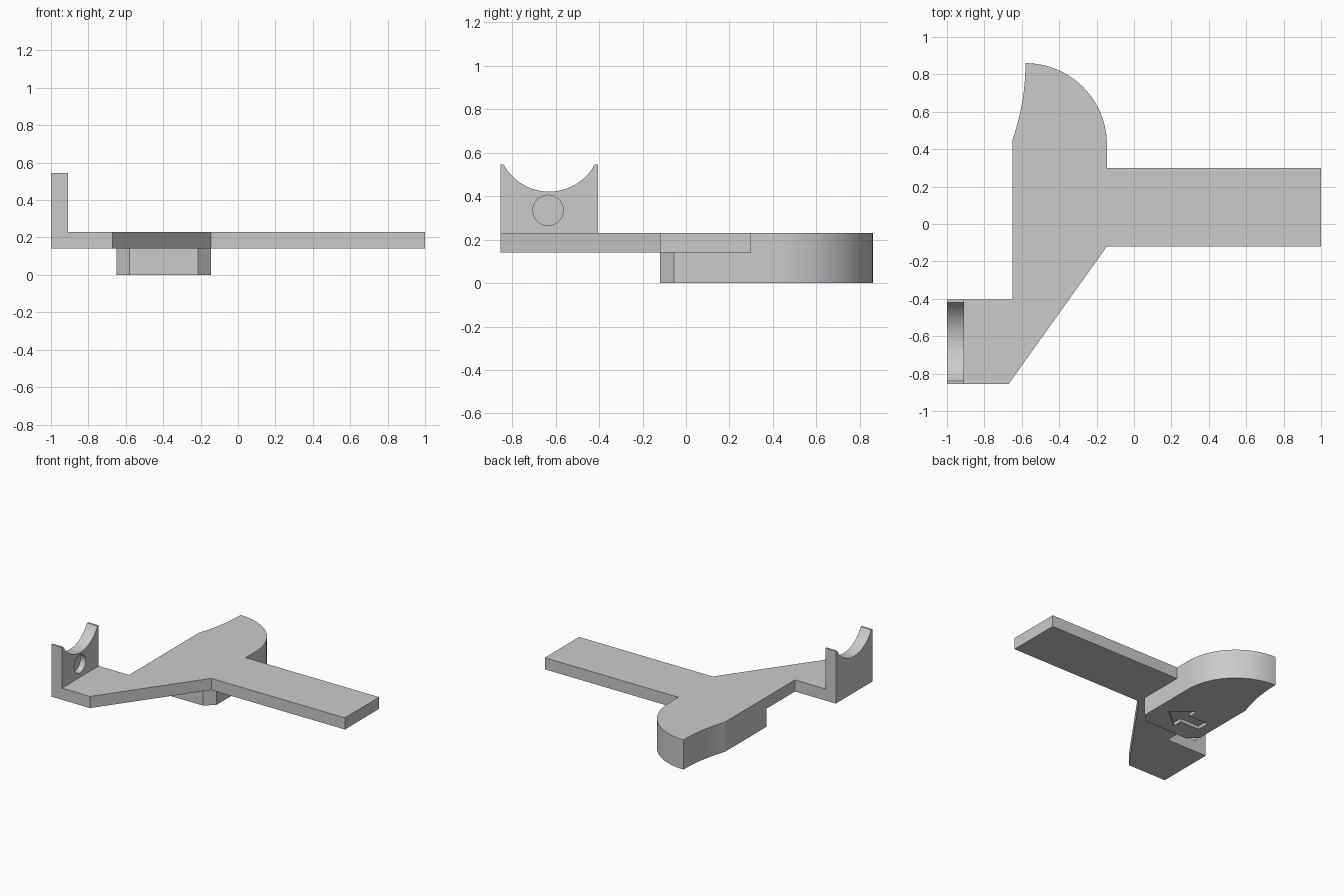
import bpy
import bmesh
from math import cos, sin, pi
from mathutils import Vector

if "Cube" in bpy.data.objects:
    bpy.data.objects.remove(bpy.data.objects["Cube"])

grey = bpy.data.materials.new("light grey")
grey.use_nodes = True
grey.diffuse_color = (0.6, 0.6, 0.6, 1)
grey.node_tree.nodes["Principled BSDF"].inputs["Base Color"].default_value = (0.6, 0.6, 0.6, 1)


def arc(cx, cy, r, start, end, steps):
    """Points along a circular arc, angles in radians."""
    angles = [start + (end - start) * i / steps for i in range(steps + 1)]
    return [(cx + r * cos(a), cy + r * sin(a)) for a in angles]


def prism(name, outline, low, high, axis="z"):
    """Extrude an outline: (x, y) along z, or (y, z) along x."""
    bm = bmesh.new()
    place = (lambda p: (p[0], p[1], low)) if axis == "z" else (lambda p: (low, p[0], p[1]))
    face = bm.faces.new([bm.verts.new(place(p)) for p in outline])
    along = Vector((0, 0, high - low)) if axis == "z" else Vector((high - low, 0, 0))
    top = bmesh.ops.extrude_face_region(bm, geom=[face])["geom"]
    bmesh.ops.translate(bm, vec=along, verts=[v for v in top if isinstance(v, bmesh.types.BMVert)])
    bmesh.ops.recalc_face_normals(bm, faces=bm.faces)
    mesh = bpy.data.meshes.new(name)
    bm.to_mesh(mesh)
    bm.free()
    mesh.materials.append(grey)
    obj = bpy.data.objects.new(name, mesh)
    bpy.context.collection.objects.link(obj)
    return obj


def combine(obj, other, operation):
    """Apply a boolean and discard the second object."""
    mod = obj.modifiers.new(operation, "BOOLEAN")
    mod.operation, mod.object, mod.solver = operation, other, "EXACT"
    bpy.ops.object.select_all(action="DESELECT")
    bpy.context.view_layer.objects.active = obj
    obj.select_set(True)
    bpy.ops.object.modifier_apply(modifier=mod.name)
    bpy.data.objects.remove(other)


LEFT, RIGHT, FRONT = -0.65, -0.145, -0.12
UNDER, TOP = 0.14, 0.23

# Rounded rear end shared by plate and lower block, from right side to left side
rear = arc(-0.58, 0.425, 0.435, 0, pi / 2, 24)
rear += arc(-1.815, 0.86, 1.235, 0, -0.338, 10)[1:-1] + [(LEFT, 0.45)]

# Flat plate: foot of the upright, diagonal web, side arm and rear end
plate = [(-1, -0.855), (-0.67, -0.855), (RIGHT, FRONT), (1, FRONT), (1, 0.3), (RIGHT, 0.3)]
plate += rear + [(LEFT, -0.405), (-1, -0.405)]
bracket = prism("bracket_plate", plate, UNDER, TOP)

# Lower block with chamfered front corners
block = [(-0.58, FRONT), (-0.215, FRONT), (RIGHT, -0.055)] + rear + [(LEFT, -0.055)]
combine(bracket, prism("lower_block", block, 0, UNDER), "UNION")

# Upright with a cradle scooped out of its top
cradle = arc(-0.63, 0.66, 0.239, -0.502, -pi + 0.502, 24)
upright = [(-0.855, UNDER), (-0.405, UNDER), (-0.405, 0.545)] + cradle + [(-0.855, 0.545)]
combine(bracket, prism("upright", upright, -1, -0.91, "x"), "UNION")

# Blind round recess on the inner face of the upright
hole = arc(-0.635, 0.335, 0.07, 0, 2 * pi, 32)[:-1]
combine(bracket, prism("recess_cutter", hole, -0.955, -0.85, "x"), "DIFFERENCE")

# Arrow engraved in the underside
arrow = [(-0.565, 0.035), (-0.4, 0.035), (-0.4, -0.04), (-0.25, 0.085),
         (-0.4, 0.21), (-0.4, 0.135), (-0.565, 0.135)]
combine(bracket, prism("arrow_cutter", arrow, -0.05, 0.025), "DIFFERENCE")

bracket.name = "bracket"
bpy.ops.object.shade_smooth_by_angle(angle=0.3)
